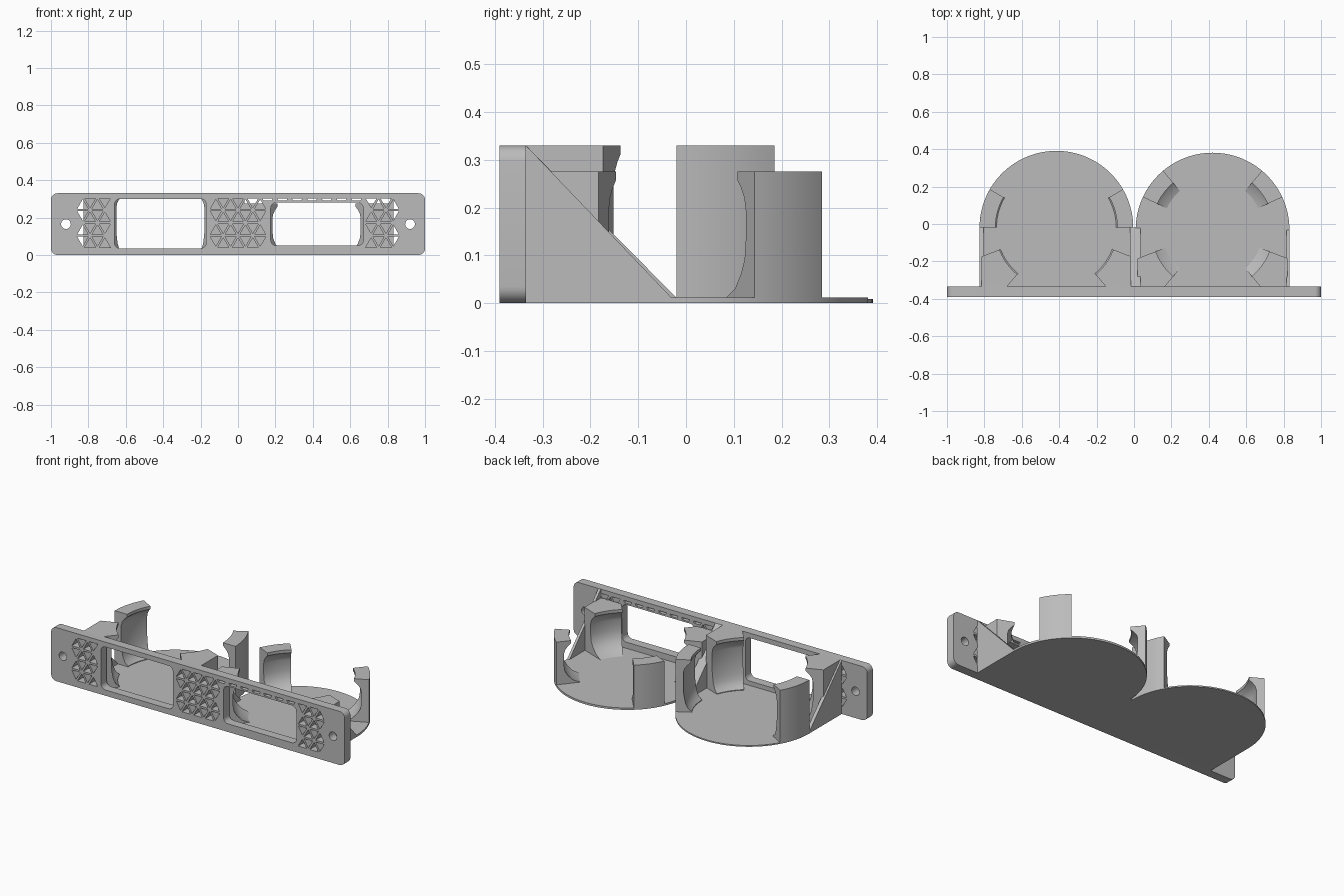
import bpy, bmesh, math
from mathutils import Vector

cube = bpy.data.objects.get("Cube")
if cube:
    bpy.data.objects.remove(cube, do_unlink=True)

GREY = (0.5, 0.5, 0.5, 1.0)
mat = bpy.data.materials.new("plain grey")
mat.use_nodes = True
mat.diffuse_color = GREY
mat.node_tree.nodes["Principled BSDF"].inputs["Base Color"].default_value = GREY

FRONT, BACK, HEIGHT = -0.39, -0.335, 0.33


def finish(bm, name):
    """Smooth curved faces, keep corners sharp, and make the object."""
    bmesh.ops.recalc_face_normals(bm, faces=bm.faces)
    for f in bm.faces:
        f.smooth = True
    for e in bm.edges:
        e.smooth = len(e.link_faces) == 2 and e.calc_face_angle(0) < math.radians(30)
    me = bpy.data.meshes.new(name)
    bm.to_mesh(me)
    bm.free()
    me.materials.append(mat)
    ob = bpy.data.objects.new(name, me)
    bpy.context.collection.objects.link(ob)
    return ob


def extrude(bm, offset):
    res = bmesh.ops.extrude_face_region(bm, geom=bm.faces[:])
    moved = [v for v in res["geom"] if isinstance(v, bmesh.types.BMVert)]
    bmesh.ops.translate(bm, verts=moved, vec=offset)


def prism(name, points, offset):
    bm = bmesh.new()
    bm.faces.new([bm.verts.new(p) for p in points])
    extrude(bm, offset)
    return finish(bm, name)


def arc(cx, cy, r, a0, a1, n):
    step = math.radians(a1 - a0) / n
    return [(cx + r * math.cos(math.radians(a0) + i * step),
             cy + r * math.sin(math.radians(a0) + i * step)) for i in range(n + 1)]


def rounded_rect(x0, x1, z0, z1, r):
    pts = []
    for k, (x, z) in enumerate([(x1 - r, z1 - r), (x0 + r, z1 - r),
                                (x0 + r, z0 + r), (x1 - r, z0 + r)]):
        pts += arc(x, z, r, 90 * k, 90 * k + 90, 6)
    return pts


def vent_loops():
    """Triangle grid beside the windows, with a cut-off row above the right one."""
    loops, row_h, z_start = [], 0.0685, 0.035
    side = row_h * 2 / math.sqrt(3)
    for row in range(4):
        z0 = z_start + row * row_h
        for i in range(-22, 23):
            x = i * side / 2
            up = (i + row) % 2 == 0
            base, tip = (z0, z0 + row_h) if up else (z0 + row_h, z0)
            if -0.87 < x < -0.69 or -0.14 < x < 0.14 or 0.70 < x < 0.86:
                mid = (2 * base + tip) / 3
                loops.append([(x + (px - x) * 0.74, mid + (pz - mid) * 0.74)
                              for px, pz in ((x - side / 2, base), (x + side / 2, base), (x, tip))])
            elif row == 3 and not up and 0.14 < x < 0.70:
                loops.append([(x - 0.028, 0.303), (x + 0.028, 0.303),
                              (x + 0.021, 0.290), (x - 0.021, 0.290)])
    return loops


# Front panel with windows, screw holes and vents
loops = [rounded_rect(-1, 1, 0, HEIGHT, 0.035),
         rounded_rect(-0.66, -0.17, 0.035, 0.30, 0.03),
         rounded_rect(0.175, 0.67, 0.05, 0.28, 0.03)]
loops += [arc(s * 0.92, 0.165, 0.026, 0, 345, 23) for s in (-1, 1)]
loops += vent_loops()
bm = bmesh.new()
for loop in loops:
    vs = [bm.verts.new((x, FRONT, z)) for x, z in loop]
    for a, b in zip(vs, vs[1:] + vs[:1]):
        bm.edges.new((a, b))
bmesh.ops.triangle_fill(bm, edges=bm.edges[:], use_beauty=True, normal=(0, -1, 0))
extrude(bm, (0, BACK - FRONT, 0))
finish(bm, "front_panel")


def clip(bm, co, normal):
    geom = bm.verts[:] + bm.edges[:] + bm.faces[:]
    bmesh.ops.bisect_plane(bm, geom=geom, plane_co=co, plane_no=normal, clear_outer=True)
    bmesh.ops.holes_fill(bm, edges=[e for e in bm.edges if e.is_boundary], sides=0)


def post(name, centre, side, a0, a1, top, foot, outer, clipped):
    """Sector of a ring with an inward lip at the top and a fillet at the foot."""
    profile = [(outer, 0.002), (foot, 0.002), (foot, 0.012),
               (foot + (0.367 - foot) * 0.45, 0.03), (foot + (0.367 - foot) * 0.75, 0.06),
               (0.361, 0.09), (0.367, 0.13), (0.367, top - 0.08), (0.360, top - 0.055),
               (0.345, top - 0.035), (0.326, top - 0.018), (0.326, top), (outer, top)]
    start = math.radians(a0)
    bm = bmesh.new()
    face = bm.faces.new([bm.verts.new((r * math.cos(start), r * math.sin(start), z))
                         for r, z in profile])
    bmesh.ops.spin(bm, geom=[face] + face.edges[:] + face.verts[:], cent=(0, 0, 0),
                   axis=(0, 0, 1), dvec=(0, 0, 0), angle=math.radians(a1 - a0),
                   steps=10, use_duplicate=False)
    if clipped:
        clip(bm, (0.40, 0, 0), (1, 0, 0))
        clip(bm, (0, BACK - 0.005 - centre[1], 0), (0, -1, 0))
    for v in bm.verts:
        v.co = Vector((centre[0] + side * v.co.x, centre[1] + v.co.y, v.co.z))
    finish(bm, name)


# Two round holders: base plate, two back posts, two front posts
holders = [("right", (-0.415, -0.02), 0.008, HEIGHT, 0.32, 0, 30),
           ("left", (0.42, -0.03), 0.012, 0.275, 0.27, 25, 50)]
R = 0.411
for label, c, thick, top, foot, a0, a1 in holders:
    outline = arc(c[0], c[1], R, 0, 180, 64)
    outline += [(c[0] - R, BACK - 0.02), (c[0] + R, BACK - 0.02)]
    prism(label + "_base_plate", [(x, y, 0) for x, y in outline], (0, 0, thick))
    for side, where in ((-1, "outer" if c[0] < 0 else "inner"),
                        (1, "inner" if c[0] < 0 else "outer")):
        post(f"{label}_{where}_back_post", c, side, a0, a1, top, foot, R, False)
        post(f"{label}_{where}_front_post", c, side, -50, -21, top, foot, 0.58, True)

# Triangular side braces
for name, x0, x1, end in (("right_brace", -0.826, -0.805, -0.02),
                          ("middle_brace", -0.022, 0.035, -0.02),
                          ("left_brace", 0.815, 0.831, -0.03)):
    side_shape = [(BACK - 0.005, 0), (end, 0), (end, 0.011),
                  (BACK, HEIGHT), (BACK - 0.005, HEIGHT)]
    prism(name, [(x0, y, z) for y, z in side_shape], (x1 - x0, 0, 0))
